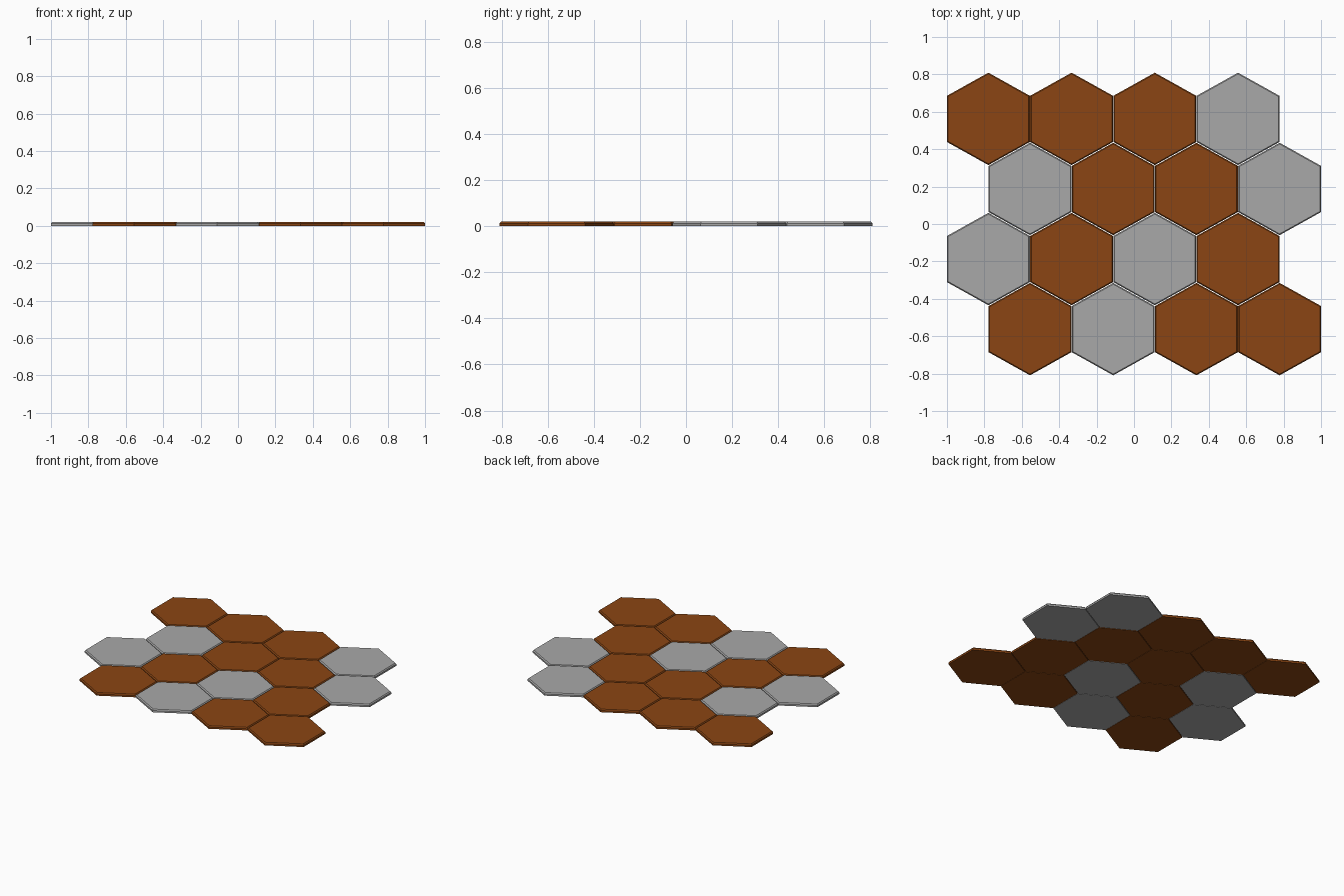
import bpy, bmesh, math

if "Cube" in bpy.data.objects:
    bpy.data.objects.remove(bpy.data.objects["Cube"])

def material(name, rgb):
    m = bpy.data.materials.new(name)
    m.diffuse_color = (*rgb, 1)
    m.use_nodes = True
    m.node_tree.nodes["Principled BSDF"].inputs["Base Color"].default_value = m.diffuse_color
    return m

MATS = {"B": material("brown", (0.258, 0.060, 0.0065)),
        "G": material("grey", (0.397, 0.397, 0.397))}

HALF_W, HALF_H = 0.2215, 0.2470     # tile half width and half height
STEP_X, STEP_Y = 0.4449, 0.3747     # tile spacing
THICK, INSET = 0.02, 0.006          # thickness and top chamfer

def ring(bm, z, inset):
    sx, sy = HALF_W - inset, HALF_H - inset * 1.15
    return [bm.verts.new((sx * math.cos(a) / math.cos(math.pi / 6), sy * math.sin(a), z))
            for a in (math.radians(30 + 60 * i) for i in range(6))]

def hex_tile(name, x, y, mat):
    bm = bmesh.new()
    rings = [ring(bm, 0, 0), ring(bm, THICK * 0.6, 0), ring(bm, THICK, INSET)]
    bm.faces.new(rings[0][::-1])
    bm.faces.new(rings[-1])
    for lo, hi in zip(rings, rings[1:]):
        for i in range(6):
            j = (i + 1) % 6
            bm.faces.new((lo[i], lo[j], hi[j], hi[i]))
    me = bpy.data.meshes.new(name)
    bm.to_mesh(me)
    bm.free()
    me.materials.append(mat)
    ob = bpy.data.objects.new(name, me)
    ob.location = (x, y, 0)
    bpy.context.collection.objects.link(ob)

# Rows from back to front; every second row is shifted by half a tile
for r, row in enumerate(["BBBG", "GBBG", "GBGB", "BGBB"]):
    shift = STEP_X / 2 if r in (1, 3) else 0
    for c, key in enumerate(row):
        hex_tile(f"hex_tile_{r + 1}_{c + 1}", -1 + HALF_W + shift + c * STEP_X,
                 (1.5 - r) * STEP_Y, MATS[key])
